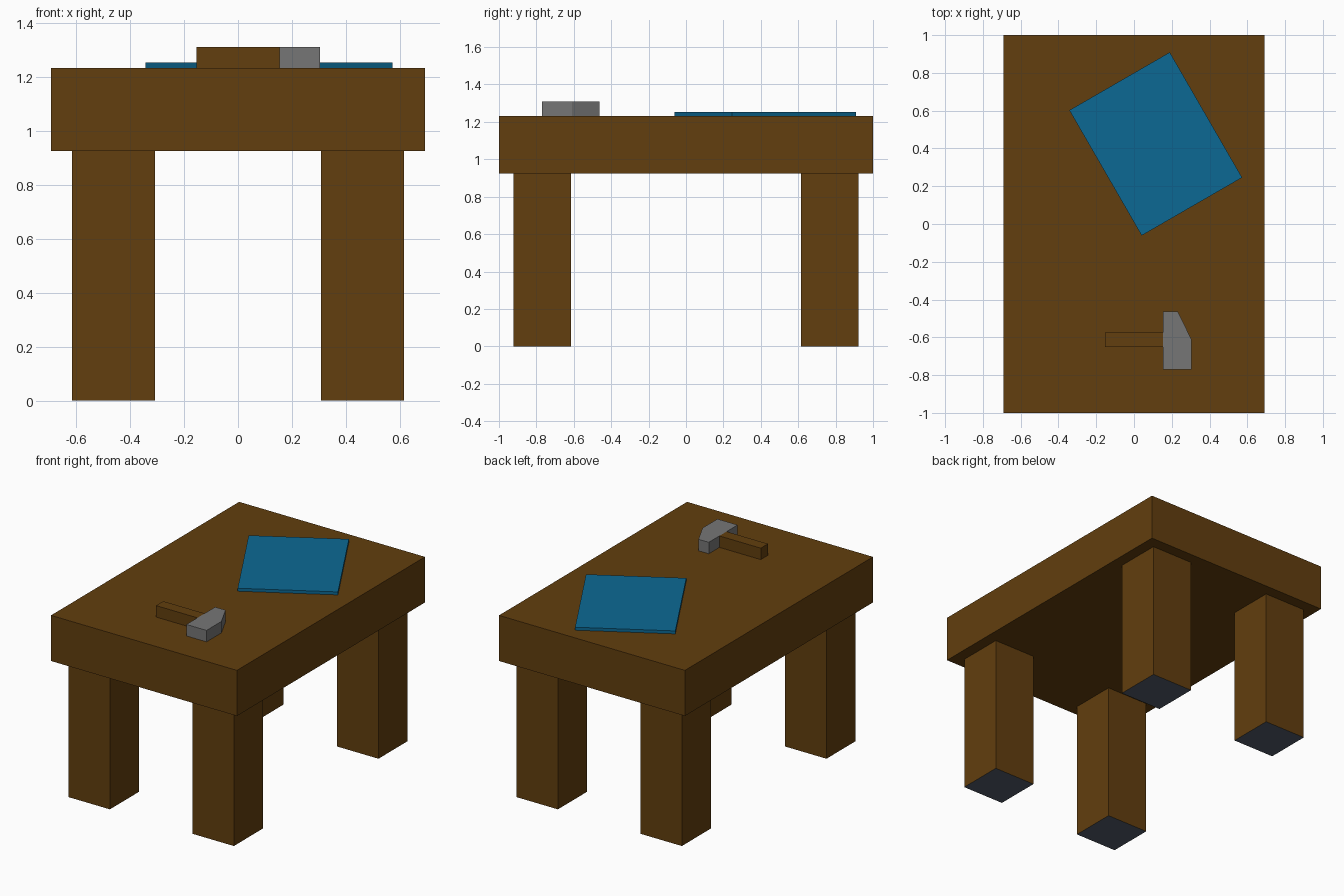
import bpy, bmesh, math
from mathutils import Matrix

if "Cube" in bpy.data.objects:
    bpy.data.objects.remove(bpy.data.objects["Cube"])


def material(name, r, g, b):
    """Flat colour from sRGB 0-255 values."""
    def lin(c):
        c /= 255
        return c / 12.92 if c <= 0.04045 else ((c + 0.055) / 1.055) ** 2.4
    m = bpy.data.materials.new(name)
    m.diffuse_color = (lin(r), lin(g), lin(b), 1)
    m.use_nodes = True
    m.node_tree.nodes["Principled BSDF"].inputs["Base Color"].default_value = m.diffuse_color
    return m


wood = material("brown wood", 98, 62, 14)
steel = material("grey steel", 118, 118, 118)
blue = material("blue sheet", 12, 105, 148)
slate = material("dark slate", 82, 92, 106)


def prism(name, outline, z0, z1, mats):
    """Extrude a flat outline from z0 to z1; a second material goes on the underside."""
    bm = bmesh.new()
    base = bm.faces.new([bm.verts.new((x, y, z0)) for x, y in outline])
    ext = bmesh.ops.extrude_face_region(bm, geom=[base], use_keep_orig=True)
    verts = [g for g in ext["geom"] if isinstance(g, bmesh.types.BMVert)]
    bmesh.ops.translate(bm, verts=verts, vec=(0, 0, z1 - z0))
    bmesh.ops.recalc_face_normals(bm, faces=bm.faces)
    bm.normal_update()
    if len(mats) > 1:
        for f in bm.faces:
            f.material_index = int(f.normal.z < -0.5)
    me = bpy.data.meshes.new(name)
    bm.to_mesh(me)
    bm.free()
    for m in mats:
        me.materials.append(m)
    ob = bpy.data.objects.new(name, me)
    bpy.context.collection.objects.link(ob)
    return ob


def rect(x0, x1, y0, y1):
    return [(x0, y0), (x1, y0), (x1, y1), (x0, y1)]


# table top
prism("table_top", rect(-0.692, 0.692, -1, 1), 0.925, 1.232, [wood])

# four legs with slate soles
for sx, side in ((-1, "left"), (1, "right")):
    for sy, end in ((-1, "front"), (1, "back")):
        cx, cy = sx * 0.4615, sy * 0.769
        prism(f"{end}_{side}_leg",
              rect(cx - 0.154, cx + 0.154, cy - 0.154, cy + 0.154),
              0, 0.925, [wood, slate])

# blue sheet, turned on the table
sheet = prism("blue_sheet", rect(-0.307, 0.307, -0.383, 0.383), 1.232, 1.252, [blue])
sheet.data.transform(Matrix.Translation((0.115, 0.424, 0)) @ Matrix.Rotation(math.radians(30), 4, "Z"))

# hammer lying flat
prism("hammer_handle", rect(-0.154, 0.154, -0.652, -0.575), 1.232, 1.309, [wood])
prism("hammer_head", [(0.154, -0.769), (0.304, -0.769), (0.304, -0.61),
                      (0.231, -0.462), (0.154, -0.462)], 1.232, 1.309, [steel])
